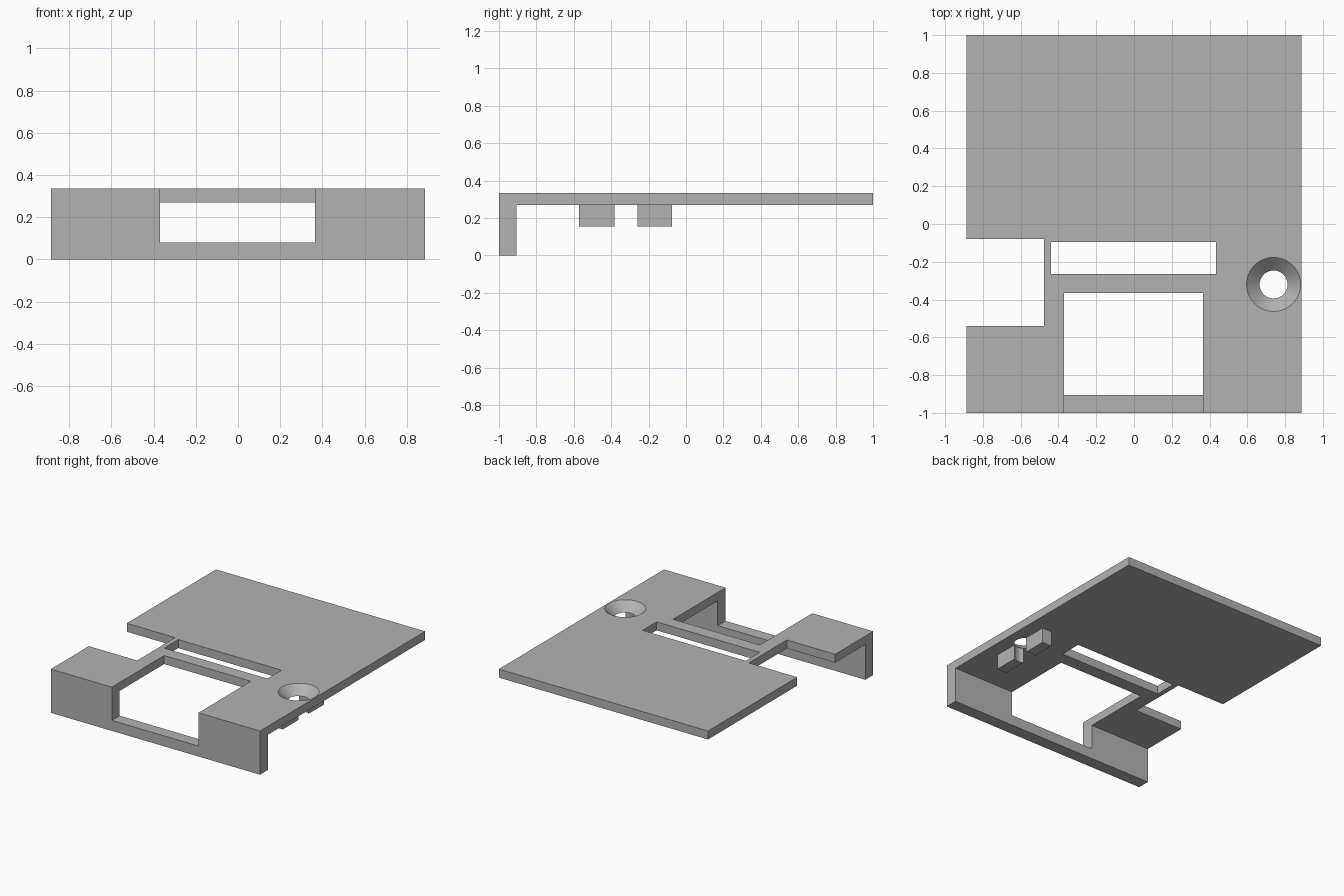
import bpy
import bmesh

if "Cube" in bpy.data.objects:
    bpy.data.objects.remove(bpy.data.objects["Cube"], do_unlink=True)

TOP, UNDER = 0.335, 0.27          # top and underside of the plate
HALF_W = 0.887
HOLE_X, HOLE_Y, HOLE_R, SINK_R = 0.739, -0.32, 0.074, 0.143

grey = bpy.data.materials.new("plain_grey")
grey.use_nodes = True
grey.diffuse_color = (0.45, 0.45, 0.45, 1)
grey.node_tree.nodes["Principled BSDF"].inputs["Base Color"].default_value = grey.diffuse_color


def add_object(name, bm):
    bmesh.ops.recalc_face_normals(bm, faces=bm.faces)
    mesh = bpy.data.meshes.new(name)
    bm.to_mesh(mesh)
    bm.free()
    mesh.materials.append(grey)
    obj = bpy.data.objects.new(name, mesh)
    bpy.context.scene.collection.objects.link(obj)
    return obj


def box(name, xs, ys, zs):
    bm = bmesh.new()
    bmesh.ops.create_cube(bm, size=1)
    for v in bm.verts:
        v.co = [span[0] if c < 0 else span[1] for c, span in zip(v.co, (xs, ys, zs))]
    return add_object(name, bm)


def cone(name, r_low, r_high, z_low, z_high):
    bm = bmesh.new()
    bmesh.ops.create_cone(bm, cap_ends=True, segments=64, radius1=r_low,
                          radius2=r_high, depth=z_high - z_low)
    bmesh.ops.translate(bm, verts=bm.verts, vec=(HOLE_X, HOLE_Y, (z_low + z_high) / 2))
    return add_object(name, bm)


def activate(obj):
    bpy.ops.object.select_all(action="DESELECT")
    obj.select_set(True)
    bpy.context.view_layer.objects.active = obj


def cut(obj, cutter):
    cutter.hide_render = True
    mod = obj.modifiers.new("cut", "BOOLEAN")
    mod.operation, mod.solver, mod.object = "DIFFERENCE", "EXACT", cutter
    activate(obj)
    bpy.ops.object.modifier_apply(modifier=mod.name)
    bpy.data.objects.remove(cutter, do_unlink=True)


# L-shaped body: flat plate with a front wall
profile = [(-1, 0), (-0.905, 0), (-0.905, UNDER), (1, UNDER), (1, TOP), (-1, TOP)]
bm = bmesh.new()
face = bm.faces.new([bm.verts.new((-HALF_W, y, z)) for y, z in profile])
side = bmesh.ops.extrude_face_region(bm, geom=[face])["geom"]
bmesh.ops.translate(bm, verts=[g for g in side if isinstance(g, bmesh.types.BMVert)],
                    vec=(2 * HALF_W, 0, 0))
plate = add_object("plate_with_front_wall", bm)

# Front window, long slot and side notch
cut(plate, box("window_cutter", (-0.37, 0.365), (-1.1, -0.366), (0.08, 0.5)))
cut(plate, box("slot_cutter", (-0.44, 0.435), (-0.265, -0.095), (0.2, 0.5)))
cut(plate, box("notch_cutter", (-1, -0.477), (-0.54, -0.08), (0.2, 0.5)))

# Countersunk screw hole
slope = (SINK_R - HOLE_R) / (TOP - UNDER)
margin = 0.02
cut(plate, cone("countersink_cutter", HOLE_R - slope * margin, SINK_R + slope * margin,
                UNDER - margin, TOP + margin))

# Rib under the hole, split in two by the drill
rib = box("split_rib", (HOLE_X - 0.041, HOLE_X + 0.041), (-0.572, -0.075), (0.155, UNDER))
cut(rib, cone("drill_cutter", HOLE_R, HOLE_R, 0.1, 0.3))

for part in (plate, rib):
    activate(part)
    bpy.ops.object.shade_smooth_by_angle(angle=0.5)
